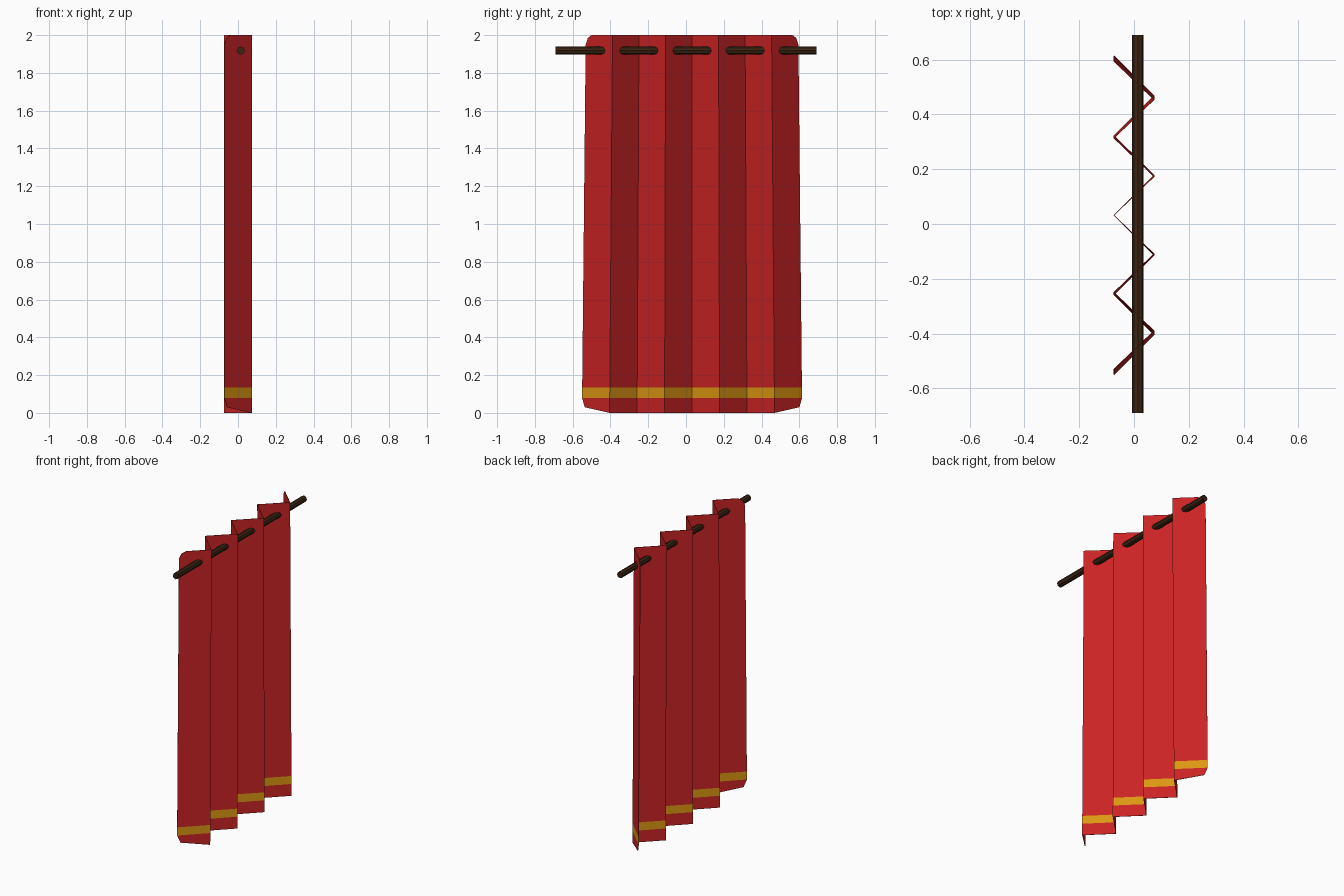
import bpy, bmesh, math

if "Cube" in bpy.data.objects:
    bpy.data.objects.remove(bpy.data.objects["Cube"])

def material(name, rgb):
    m = bpy.data.materials.new(name)
    m.diffuse_color = (*rgb, 1)
    m.use_nodes = True
    m.node_tree.nodes["Principled BSDF"].inputs["Base Color"].default_value = m.diffuse_color
    return m

red = material("red cloth", (0.60, 0.017, 0.018))
gold = material("gold trim", (0.72, 0.31, 0.006))
wood = material("dark wood", (0.045, 0.018, 0.006))

CENTRE, PITCH, DEPTH = 0.032, 0.1455, 0.073
TRIM_LOW, TRIM_HIGH = 0.08, 0.135

def cloth_point(u, z):
    """u counts folds from the middle (-4..4); the cloth flares slightly downwards."""
    flare = 1 - 0.035 * z / 2
    n = math.floor(u)
    x0 = -DEPTH if n % 2 == 0 else DEPTH
    x = x0 * (1 - 2 * (u - n))
    return (x, CENTRE + u * PITCH * flare, z)

# Pleated curtain: zigzag panels, outer panels with trimmed corners
bm = bmesh.new()

def add_face(pts, mat):
    f = bm.faces.new([bm.verts.new(cloth_point(u, z)) for u, z in pts])
    f.material_index = mat

for i in range(-4, 4):
    a, b = i, i + 1
    low = [(a, 0), (b, 0)]
    high = [(b, 2), (a, 2)]
    if i == -4:
        low = [(-3.9, 0.03), (b, 0)]
        high = [(b, 2), (-3.78, 2), (-3.92, 1.985), (a, 1.95)]
    if i == 3:
        low = [(a, 0), (3.9, 0.03)]
        high = [(b, 1.95), (3.92, 1.985), (3.78, 2), (a, 2)]
    add_face(low + [(b, TRIM_LOW), (a, TRIM_LOW)], 0)
    add_face([(a, TRIM_LOW), (b, TRIM_LOW), (b, TRIM_HIGH), (a, TRIM_HIGH)], 1)
    add_face([(a, TRIM_HIGH), (b, TRIM_HIGH)] + high, 0)
bmesh.ops.remove_doubles(bm, verts=bm.verts, dist=0.0005)
bmesh.ops.recalc_face_normals(bm, faces=bm.faces)
mesh = bpy.data.meshes.new("curtain")
bm.to_mesh(mesh)
bm.free()
curtain = bpy.data.objects.new("curtain", mesh)
bpy.context.collection.objects.link(curtain)
mesh.materials.append(red)
mesh.materials.append(gold)
thick = curtain.modifiers.new("thickness", 'SOLIDIFY')
thick.thickness = 0.003
thick.offset = 0

# Rod threaded through the pleats
bpy.ops.mesh.primitive_cylinder_add(vertices=8, radius=0.021, depth=1.38,
                                    location=(0.014, 0, 1.918),
                                    rotation=(math.pi / 2, 0, 0))
rod = bpy.context.object
rod.name = "curtain_rod"
rod.data.materials.append(wood)
